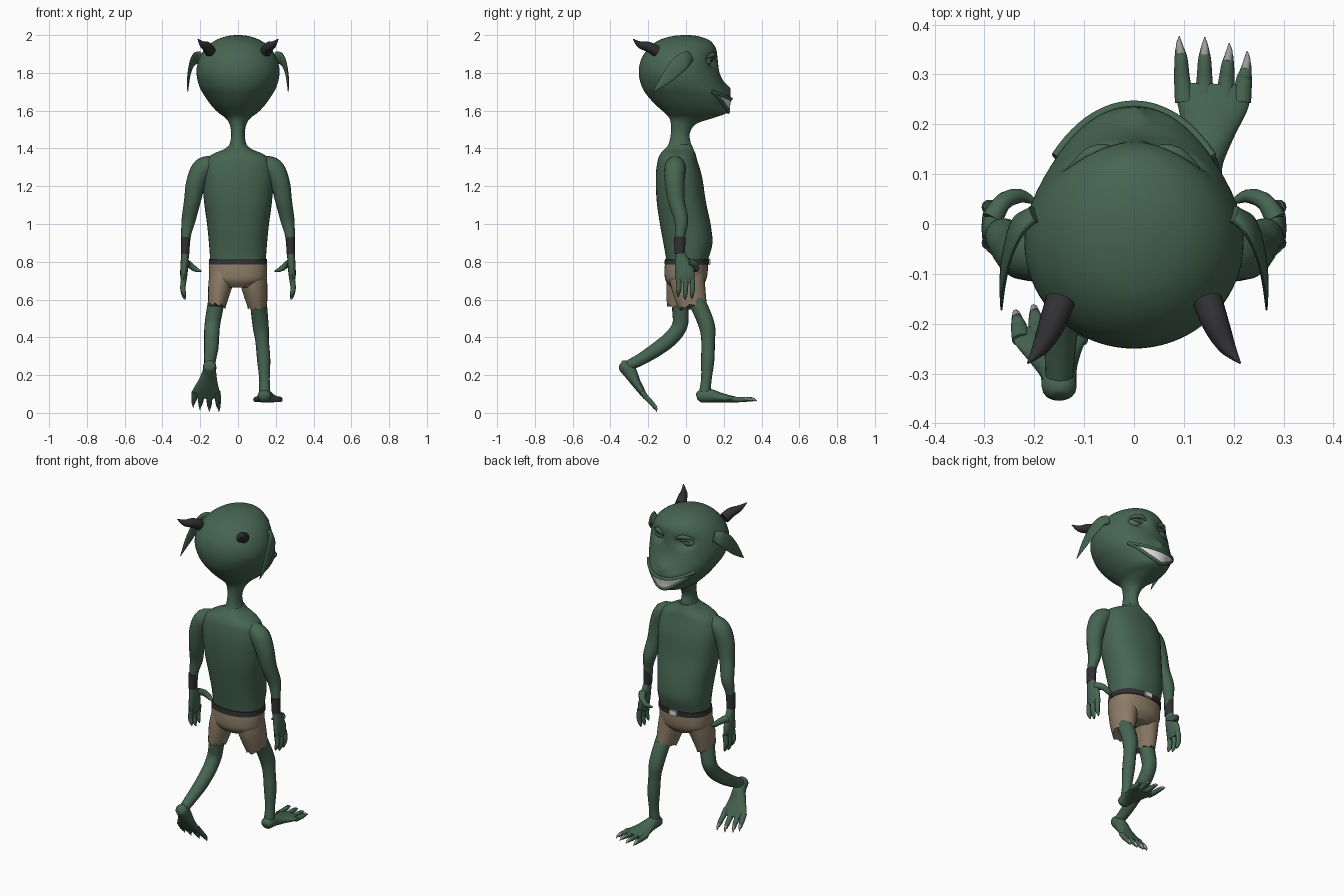
import bpy, bmesh, math
from mathutils import Vector, Matrix

if "Cube" in bpy.data.objects:
    bpy.data.objects.remove(bpy.data.objects["Cube"])


def material(name, rgb):
    m = bpy.data.materials.new(name)
    m.diffuse_color = (*rgb, 1)
    m.use_nodes = True
    m.node_tree.nodes["Principled BSDF"].inputs["Base Color"].default_value = m.diffuse_color
    return m


SKIN = material("green skin", (0.062, 0.13, 0.083))
EYE = material("pale green eye", (0.11, 0.17, 0.12))
CLOTH = material("tan cloth", (0.26, 0.2, 0.135))
DARK = material("dark leather", (0.03, 0.03, 0.033))
WHITE = material("white teeth", (0.75, 0.74, 0.74))
CLAW = material("grey claw", (0.33, 0.33, 0.32))


def spline(keys, sub=5):
    """Smooth rows of numbers passing through the key rows."""
    out, n = [], len(keys)
    for i in range(n - 1):
        p0, p1, p2, p3 = (keys[min(max(j, 0), n - 1)] for j in (i - 1, i, i + 1, i + 2))
        for k in range(sub):
            t = k / sub
            out.append([0.5 * (2 * b + (c - a) * t + (2 * a - 5 * b + 4 * c - d) * t * t
                               + (3 * b - a - 3 * c + d) * t ** 3)
                        for a, b, c, d in zip(p0, p1, p2, p3)])
    return out + [list(keys[-1])]


def finish(name, bm, mat):
    bmesh.ops.recalc_face_normals(bm, faces=bm.faces)
    me = bpy.data.meshes.new(name)
    bm.to_mesh(me)
    bm.free()
    me.materials.append(mat)
    me.shade_smooth()
    me.set_sharp_from_angle(angle=math.radians(50))
    ob = bpy.data.objects.new(name, me)
    bpy.context.collection.objects.link(ob)
    return ob


def skin_rings(name, rings, mat, capped=True):
    bm = bmesh.new()
    vs = [[bm.verts.new(p) for p in r] for r in rings]
    n = len(vs[0])
    for a, b in zip(vs, vs[1:]):
        for i in range(n):
            j = (i + 1) % n
            bm.faces.new((a[i], a[j], b[j], b[i]))
    if capped:
        bm.faces.new(vs[0])
        bm.faces.new(vs[-1])
    return finish(name, bm, mat)


def tube(name, keys, mat=SKIN, side=1, seg=16, sub=5, xf=Matrix()):
    """Swept limb: keys are x, y, z, radius across x, optional second radius."""
    rows = spline([(k[0] * side, *k[1:4], k[-1]) for k in keys], sub)
    pts = [Vector(r[:3]) for r in rows]
    rings = []
    for i, r in enumerate(rows):
        t = (pts[min(i + 1, len(pts) - 1)] - pts[max(i - 1, 0)]).normalized()
        a = (Vector((1, 0, 0)) - t * t.x).normalized()
        b = t.cross(a)
        ra, rb = max(r[3], 0.001), max(r[4], 0.001)
        rings.append([xf @ (pts[i] + a * ra * math.cos(w) + b * rb * math.sin(w))
                      for w in (2 * math.pi * k / seg for k in range(seg))])
    return skin_rings(name, rings, mat)


def loft(name, keys, mat=SKIN, seg=40, power=1.0, sub=5):
    """Level rings: keys are z, back y, front y, half width."""
    rings = []
    for z, yb, yf, rx in spline(keys, sub):
        ring = []
        for k in range(seg):
            c, s = math.cos(2 * math.pi * k / seg), math.sin(2 * math.pi * k / seg)
            ring.append((rx * math.copysign(abs(c) ** power, c),
                         (yb + yf) / 2 + (yf - yb) / 2 * math.copysign(abs(s) ** power, s), z))
        rings.append(ring)
    return skin_rings(name, rings, mat)


def ball(name, loc, scale, mat):
    bm = bmesh.new()
    bmesh.ops.create_uvsphere(bm, u_segments=20, v_segments=12, radius=1,
                              matrix=Matrix.Translation(loc) @ Matrix.Diagonal((*scale, 1)))
    return finish(name, bm, mat)


# Head and neck, with nose bump and eye sockets pushed into the surface
HEAD = spline([(2.0, -.02, .02, .015), (1.994, -.075, .065, .06), (1.972, -.145, .125, .12),
               (1.93, -.2, .158, .172), (1.87, -.238, .168, .208), (1.8, -.25, .178, .22),
               (1.73, -.235, .21, .205), (1.68, -.205, .235, .178), (1.63, -.16, .23, .143),
               (1.59, -.115, .22, .105), (1.563, -.09, .15, .068), (1.53, -.08, .055, .045),
               (1.48, -.08, .02, .036), (1.43, -.09, .025, .042), (1.39, -.11, .03, .06)], 6)


def head_point(row, w, out=0.0):
    z, yb, yf, rx = row
    x = (rx + out) * math.cos(w)
    y = (yb + yf) / 2 + ((yf - yb) / 2 + out) * math.sin(w)
    if y > 0:
        y += .018 * math.exp(-(x / .025) ** 2 - ((z - 1.72) / .025) ** 2)
        y -= .042 * math.exp(-((abs(x) - .088) / .04) ** 2 - ((z - 1.86) / .028) ** 2)
    return Vector((x, y, z))


def on_head(z, w, out):
    for a, b in zip(HEAD, HEAD[1:]):
        if a[0] >= z >= b[0]:
            t = (a[0] - z) / (a[0] - b[0])
            return head_point([p + (q - p) * t for p, q in zip(a, b)], w, out)


SEG = 72
skin_rings("head", [[head_point(r, 2 * math.pi * k / SEG) for k in range(SEG)] for r in HEAD], SKIN)

# Grin: teeth patch following the face, with a lip along each edge
bm = bmesh.new()
lips, grid = ([], []), []
for i in range(25):
    u = i / 12 - 1
    w = math.pi / 2 - u * math.radians(54)
    top, low = 1.662 + .04 * u * u, 1.592 + .11 * u * u
    grid.append([bm.verts.new(on_head(low + (top - low) * k / 6, w, .004)) for k in range(7)])
    lips[0].append((*on_head(top, w, .003), .009))
    lips[1].append((*on_head(low, w, .002), .009))
for a, b in zip(grid, grid[1:]):
    for k in range(6):
        bm.faces.new((a[k], b[k], b[k + 1], a[k + 1]))
finish("teeth", bm, WHITE)


def lip(name, pts):
    rings = []
    for i, p in enumerate(pts):
        c = Vector(p[:3])
        t = (Vector(pts[min(i + 1, 24)][:3]) - Vector(pts[max(i - 1, 0)][:3])).normalized()
        a = (Vector((0, 0, 1)) - t * t.z).normalized()
        rings.append([c + p[3] * (a * math.cos(k * math.pi / 4) + t.cross(a) * math.sin(k * math.pi / 4))
                      for k in range(8)])
    skin_rings(name, rings, SKIN)


lip("upper_lip", lips[0])
lip("lower_lip", lips[1])

# Torso, shorts seat, belt and buckle
loft("torso", [(1.42, -.09, .03, .045), (1.395, -.115, .04, .075), (1.372, -.135, .05, .13),
               (1.335, -.15, .06, .172), (1.25, -.16, .085, .188), (1.12, -.155, .105, .18),
               (1.0, -.138, .13, .164), (.9, -.12, .14, .154), (.82, -.106, .12, .148),
               (.77, -.104, .108, .146)], power=.88)
loft("shorts_seat", [(.8, -.11, .115, .15), (.75, -.114, .115, .154), (.7, -.108, .105, .145),
                     (.665, -.08, .075, .08)], CLOTH, power=.88)
loft("belt", [(.815, -.112, .124, .153), (.785, -.114, .122, .155)], DARK, power=.88, sub=1)
bm = bmesh.new()
bmesh.ops.create_cube(bm, size=1, matrix=Matrix.Translation((0, .124, .8)) @ Matrix.Diagonal((.055, .012, .034, 1)))
bmesh.ops.bevel(bm, geom=bm.edges[:], offset=.004, segments=2, affect='EDGES')
finish("buckle", bm, WHITE)

# Parts mirrored left and right
for s, tag in ((1, "right"), (-1, "left")):
    ball(tag + "_eye", (s * .088, .11, 1.858), (.042, .022, .026), EYE)
    tube(tag + "_brow", [(.04, .15, 1.878, .005), (.065, .15, 1.893, .011), (.095, .138, 1.895, .012),
                         (.13, .11, 1.88, .005)], side=s, seg=10)
    tube(tag + "_eyelid", [(.048, .135, 1.858, .004), (.07, .132, 1.872, .009), (.1, .126, 1.873, .009),
                           (.128, .108, 1.86, .004)], side=s, seg=10)
    tube(tag + "_ear", [(.2, .02, 1.885, .016, .03), (.232, -.005, 1.872, .013, .04),
                        (.252, -.05, 1.83, .009, .042), (.263, -.11, 1.765, .007, .028),
                        (.266, -.172, 1.7, .002, .002)], side=s)
    tube(tag + "_horn", [(.148, -.155, 1.915, .03), (.164, -.2, 1.938, .027), (.186, -.245, 1.95, .018),
                         (.213, -.279, 1.979, .002)], DARK, s)
    tube(tag + "_arm", [(.12, -.055, 1.318, .045), (.185, -.058, 1.295, .056), (.222, -.06, 1.22, .052),
                        (.242, -.05, 1.12, .044), (.262, -.025, 1.02, .037), (.275, -.03, .94, .026),
                        (.28, -.033, .84, .021)], side=s)
    tube(tag + "_wristband", [(.277, -.033, .932, .025, .03), (.28, -.033, .842, .022, .028)], DARK, s, sub=1)
    tube(tag + "_palm", [(.28, -.033, .85, .02, .024), (.283, -.018, .79, .021, .042),
                         (.287, -.006, .73, .019, .052), (.287, -.004, .69, .013, .046)], side=s)
    for i, length in enumerate((.085, .1, .095)):
        y = -.038 + .036 * i
        tube(tag + "_finger", [(.287, y, .71, .015), (.292, y, .66, .014), (.286, y - .003, .72 - length, .011),
                               (.28, y - .003, .7 - length, .003)], side=s, seg=10)
    tube(tag + "_thumb", [(.285, .01, .8, .022), (.262, .045, .788, .018), (.228, .056, .762, .014),
                          (.195, .042, .75, .004)], side=s, seg=10)

# Striding legs
tube("right_leg", [(.105, .04, .62, .045), (.113, .085, .53, .044), (.121, .113, .45, .042),
                   (.128, .117, .38, .036), (.136, .115, .28, .035), (.14, .108, .18, .028),
                   (.141, .1, .11, .03), (.141, .1, .075, .028)])
tube("left_leg", [(-.108, -.035, .62, .045), (-.124, -.03, .54, .043), (-.136, -.032, .465, .041),
                  (-.14, -.075, .4, .04), (-.142, -.15, .34, .038), (-.148, -.24, .283, .032),
                  (-.15, -.32, .243, .027)])
hems = [tube("right_shorts_leg", [(.074, 0, .76, .07, .095), (.087, .012, .67, .069, .09),
                                  (.103, .036, .565, .052, .075)], CLOTH, seg=24),
        tube("left_shorts_leg", [(-.074, 0, .76, .07, .095), (-.095, -.02, .67, .063, .085),
                                 (-.112, -.036, .565, .046, .066)], CLOTH, seg=24)]
for ob in hems:  # ragged hem
    for i, v in enumerate(ob.data.vertices[-24:]):
        v.co.z += .009 * math.sin(i * 2.1)

# Clawed feet: one flat on the ground, one lifted and pointing down
tilt = math.atan2(-.76, .65)
feet = (("right", 1, Matrix.Translation((.14, .055, .054))),
        ("left", -1, Matrix.Translation((-.15, -.37, .244)) @ Matrix.Rotation(tilt, 4, 'X')))
for tag, s, xf in feet:
    tube(tag + "_foot", [(0, .002, .03, .018, .016), (0, .02, .034, .034, .032), (.002, .07, .037, .037, .036),
                         (.01, .13, .026, .053, .026), (.018, .19, .018, .073, .018),
                         (.02, .225, .014, .07, .013)], side=s, xf=xf, seg=20)
    for x0, x1, tip in ((-.038, -.049, .322), (.001, .002, .32), (.041, .051, .308), (.075, .087, .292)):
        m = x0 * .3 + x1 * .7
        tube(tag + "_toe", [(x0, .19, .018, .02, .016), ((x0 + x1) / 2, .235, .016, .016, .014),
                            (m, tip - .045, .018, .013), (x1, tip - .022, .014, .008)], side=s, xf=xf, seg=10)
        tube(tag + "_claw", [(m, tip - .036, .022, .009), (x1, tip - .018, .018, .007),
                             (x1, tip, .008, .001)], CLAW, s, xf=xf, seg=8)
